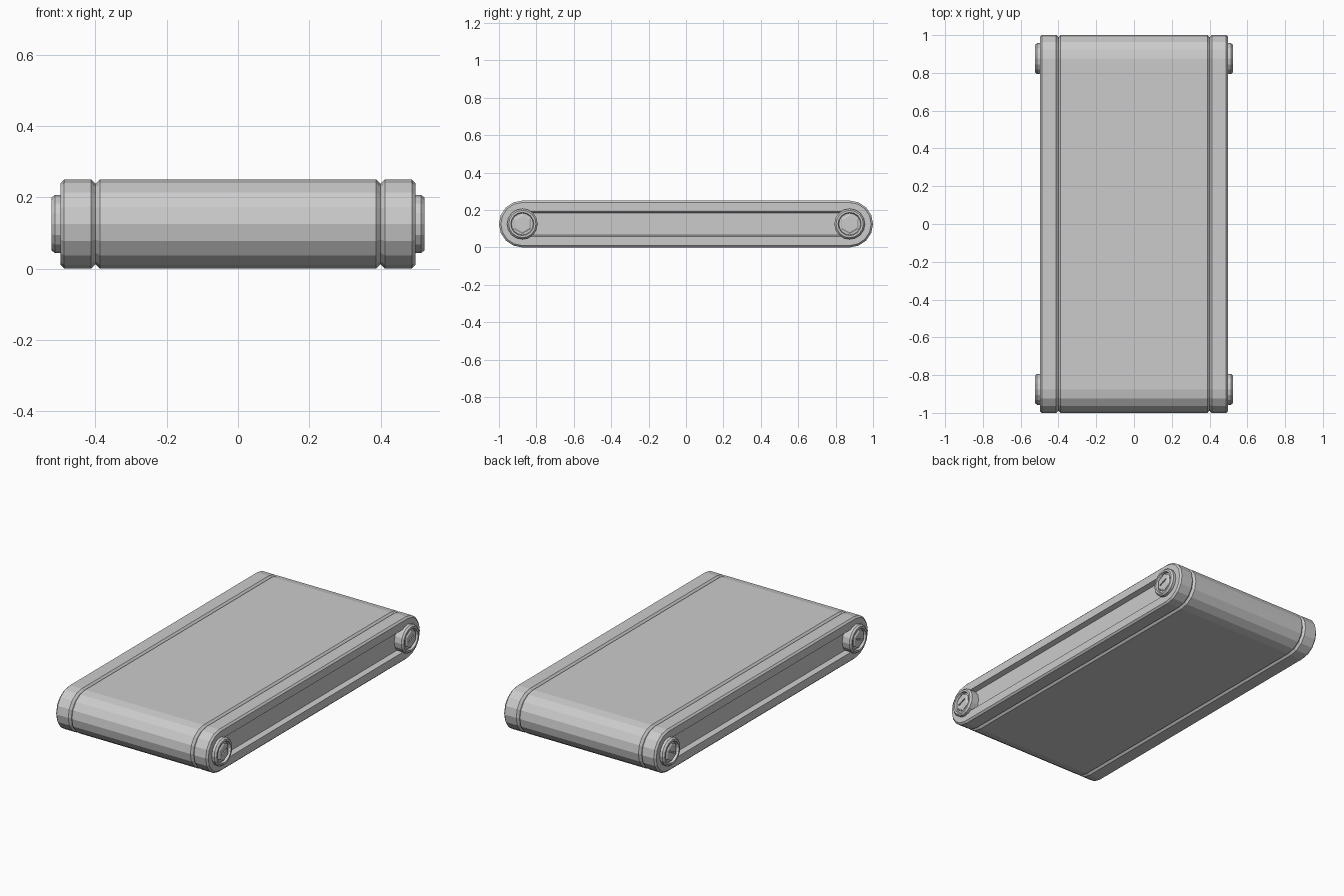
import bpy, bmesh, math
from mathutils import Matrix

if "Cube" in bpy.data.objects:
    bpy.data.objects.remove(bpy.data.objects["Cube"])

R, CY, CZ = 0.125, 0.875, 0.125


def stadium(inset):
    # Rounded-end belt loop in the YZ plane, 8 facets per end
    r = R - inset
    pts = []
    for side in (1, -1):
        for i in range(9):
            a = -math.pi / 2 + math.pi * i / 8
            pts.append((side * (CY + r * math.cos(a)), CZ + side * r * math.sin(a)))
    return pts


def circle(r, n, y):
    return [(y + r * math.cos(math.pi / 2 + math.tau * i / n),
             CZ + r * math.sin(math.pi / 2 + math.tau * i / n)) for i in range(n)]


def loft(name, stations, ring, cap_start=False, cap_end=False):
    bm = bmesh.new()
    loops = [[bm.verts.new((x, y, z)) for y, z in ring(v)] for x, v in stations]
    for a, b in zip(loops, loops[1:]):
        for i in range(len(a)):
            j = (i + 1) % len(a)
            bm.faces.new((a[i], a[j], b[j], b[i]))
    if cap_start:
        bm.faces.new(loops[0][::-1])
    if cap_end:
        bm.faces.new(loops[-1])
    me = bpy.data.meshes.new(name)
    bm.to_mesh(me)
    bm.free()
    ob = bpy.data.objects.new(name, me)
    bpy.context.collection.objects.link(ob)
    return ob


def mirror_x(ob):
    ob.modifiers.new("mirror", 'MIRROR').use_axis = (True, False, False)


# Central belt with chamfered edges that form one wall of each groove
loft("belt", [(-0.4, 0.012), (-0.388, 0), (0.388, 0), (0.4, 0.012)], stadium)

# Side rims with a recessed channel in the outer face
rim = loft("side_rim", [(0.4, 0.012), (0.412, 0), (0.488, 0), (0.498, 0.01),
                        (0.498, 0.058), (0.468, 0.066)], stadium, cap_end=True)
mirror_x(rim)

for label, y in (("front", -CY), ("back", CY)):
    # Dished axle cap
    cap = loft(label + "_axle_cap",
               [(0.468, 0.082), (0.514, 0.082), (0.524, 0.073), (0.524, 0.062), (0.508, 0.058)],
               lambda r: circle(r, 16, y), cap_end=True)
    mirror_x(cap)

    # Hexagonal bolt head
    bolt = loft(label + "_bolt", [(0.5, 0.054), (0.516, 0.054), (0.522, 0.044)],
                lambda r: circle(r, 6, y), True, True)

    # Screwdriver slot cut into the bolt head
    bpy.ops.mesh.primitive_cube_add(size=1)
    cutter = bpy.context.object
    cutter.name = "slot_cutter"
    cutter.data.transform(Matrix.Translation((0.522, y, CZ))
                          @ Matrix.Rotation(math.radians(22), 4, 'X')
                          @ Matrix.Diagonal((0.012, 0.056, 0.008, 1)))
    cutter.hide_render = True
    cut = bolt.modifiers.new("slot", 'BOOLEAN')
    cut.operation = 'DIFFERENCE'
    cut.object = cutter
    bpy.ops.object.select_all(action='DESELECT')
    bolt.select_set(True)
    bpy.context.view_layer.objects.active = bolt
    bpy.ops.object.modifier_apply(modifier="slot")
    bpy.data.objects.remove(cutter)
    mirror_x(bolt)
